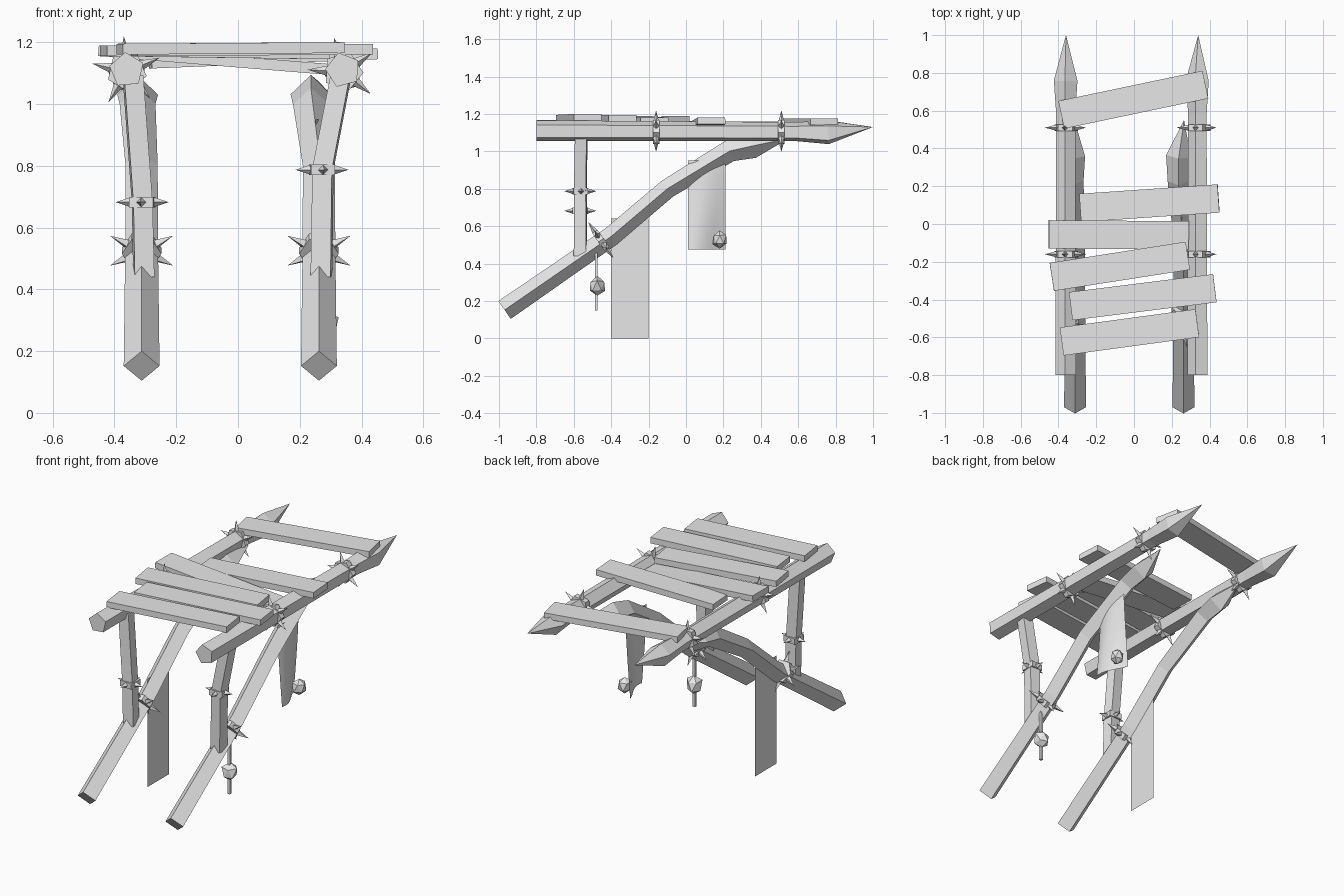
import bpy, bmesh, math, random
from mathutils import Vector, Matrix

cube = bpy.data.objects.get("Cube")
if cube:
    bpy.data.objects.remove(cube, do_unlink=True)

grey = bpy.data.materials.new("plain_grey")
grey.use_nodes = True
grey.diffuse_color = (0.8, 0.8, 0.8, 1)
grey.node_tree.nodes["Principled BSDF"].inputs["Base Color"].default_value = grey.diffuse_color


def finish(name, bm, solid=True):
    if solid:
        bmesh.ops.remove_doubles(bm, verts=bm.verts, dist=0.0005)
        bmesh.ops.recalc_face_normals(bm, faces=bm.faces)
    mesh = bpy.data.meshes.new(name)
    bm.to_mesh(mesh)
    bm.free()
    mesh.materials.append(grey)
    obj = bpy.data.objects.new(name, mesh)
    bpy.context.collection.objects.link(obj)
    return obj


def frame(t):
    """Two axes across direction t, the first as close to x as possible."""
    u = Vector((1, 0, 0))
    u = (u - t * u.dot(t)).normalized()
    return u, u.cross(t)


def beam(name, path, sides, phase):
    """Sweep a polygon along points of (x, y, z, radius)."""
    bm = bmesh.new()
    pts = [Vector(p[:3]) for p in path]
    rings = []
    for i, p in enumerate(pts):
        t = (pts[min(i + 1, len(pts) - 1)] - pts[max(i - 1, 0)]).normalized()
        u, v = frame(t)
        r = max(path[i][3], 0.0001)
        ring = []
        for k in range(sides):
            a = math.radians(phase) + math.tau * k / sides
            ring.append(bm.verts.new(p + (u * math.cos(a) + v * math.sin(a)) * r))
        rings.append(ring)
    for a, b in zip(rings, rings[1:]):
        for k in range(sides):
            n = (k + 1) % sides
            bm.faces.new((a[k], a[n], b[n], b[k]))
    bm.faces.new(rings[0])
    bm.faces.new(rings[-1])
    return finish(name, bm)


def spike_collar(name, centre, axis, radius, reach, count, phase, half=0.017):
    """Band around a beam with pyramid spikes pointing outward."""
    t = Vector(axis).normalized()
    c = Vector(centre)
    u, v = frame(t)
    bm = bmesh.new()
    band = []
    for s in (-half, half):
        ring = []
        for k in range(count):
            a = math.radians(phase) + math.tau * (k + 0.5) / count
            ring.append(bm.verts.new(c + t * s + (u * math.cos(a) + v * math.sin(a)) * radius))
        band.append(ring)
    for k in range(count):
        n = (k + 1) % count
        bm.faces.new((band[0][k], band[0][n], band[1][n], band[1][k]))
    bm.faces.new(band[0])
    bm.faces.new(band[1])
    inner = radius * math.cos(math.pi / count) - 0.004
    for k in range(count):
        a = math.radians(phase) + math.tau * k / count
        d = u * math.cos(a) + v * math.sin(a)
        rot = Matrix((d.cross(t), t, d)).transposed().to_4x4()
        place = Matrix.Translation(c + d * (inner + reach) / 2) @ rot
        bmesh.ops.create_cone(bm, cap_ends=True, segments=4, radius1=0.017, radius2=0,
                              depth=reach - inner, matrix=place)
    return finish(name, bm)


def plank(name, start, end, width=0.15, thick=0.035):
    """Board whose top centre line runs from start to end."""
    a, b = Vector(start), Vector(end)
    t = (b - a).normalized()
    side = Vector((0, 0, 1)).cross(t).normalized()
    up = t.cross(side)
    bm = bmesh.new()
    rot = Matrix((t, side, up)).transposed().to_4x4()
    place = Matrix.Translation((a + b) / 2 - up * thick / 2) @ rot
    size = Matrix.Diagonal(((b - a).length, width, thick, 1))
    bmesh.ops.create_cube(bm, size=1, matrix=place @ size)
    return finish(name, bm)


def rock(name, centre, scale, seed):
    rng = random.Random(seed)
    bm = bmesh.new()
    bmesh.ops.create_icosphere(bm, subdivisions=1, radius=1)
    for v in bm.verts:
        v.co = Vector(centre) + Vector(v.co[i] * scale[i] for i in range(3)) * rng.uniform(0.85, 1.15)
    return finish(name, bm)


def hanging_sheet(name, x, y0, y1, z0, z1, steps=1, bulge=0.0):
    bm = bmesh.new()
    rows = []
    for i in range(steps + 1):
        g = i / steps
        row = []
        for j in range(steps + 1):
            f = j / steps
            bend = bulge * math.sin(math.pi * (f + 0.35 * (1 - g))) * (0.4 + 0.6 * (1 - g))
            row.append(bm.verts.new((x + bend, y0 + (y1 - y0) * f, z0 + (z1 - z0) * g)))
        rows.append(row)
    for a, b in zip(rows, rows[1:]):
        for j in range(steps):
            f = bm.faces.new((a[j], a[j + 1], b[j + 1], b[j]))
            f.smooth = steps > 1
    return finish(name, bm, solid=False)


# Rails, diagonal struts and their collars on both sides
sides = {
    "right": dict(rail=-0.36, strut=-0.312, flare=-0.325, tip=-0.315, turn=95),
    "left": dict(rail=0.34, strut=0.262, flare=0.236, tip=0.265, turn=105),
}
for side, s in sides.items():
    x, sx = s["rail"], s["strut"]
    beam(side + "_rail", [(x, -0.8, 1.11, 0.058), (x, 0.58, 1.105, 0.053),
                          (x, 0.76, 1.1, 0.066), (x, 1.0, 1.13, 0)], 5, s["turn"])
    beam(side + "_strut", [(sx, -0.97, 0.152, 0.058), (sx, -0.4, 0.545, 0.053),
                           (sx, -0.1, 0.8, 0.052), (s["flare"], 0.23, 1.0, 0.058),
                           (s["flare"], 0.36, 1.03, 0.066), (s["tip"], 0.55, 1.07, 0)], 4, 0)
    for place, y in (("front", -0.16), ("back", 0.51)):
        spike_collar(f"{side}_rail_{place}_collar", (x, y, 1.105), (0, 1, 0),
                     0.066, 0.115, 5, s["turn"])
    spike_collar(side + "_strut_collar", (sx, -0.455, 0.525), (0, 0.82, 0.57),
                 0.064, 0.118, 6, 30)

# Bent upright posts with collars
beam("right_post", [(-0.305, -0.565, 0.44, 0.045), (-0.31, -0.565, 0.68, 0.044),
                    (-0.34, -0.56, 1.09, 0.044)], 4, 40)
beam("left_post", [(0.27, -0.565, 0.44, 0.046), (0.275, -0.565, 0.79, 0.045),
                   (0.335, -0.56, 1.1, 0.044)], 4, 50)
spike_collar("right_post_collar", (-0.31, -0.565, 0.682), (0, 0, 1), 0.055, 0.086, 4, 5)
spike_collar("left_post_collar", (0.272, -0.565, 0.787), (0, 0, 1), 0.055, 0.086, 4, -5)

# Crooked deck planks
deck = [((-0.385, 0.578, 1.175), (0.378, 0.738, 1.175)),
        ((-0.285, 0.085, 1.15), (0.447, 0.135, 1.18)),
        ((-0.45, -0.055, 1.19), (0.29, -0.06, 1.13)),
        ((-0.435, -0.28, 1.19), (0.285, -0.168, 1.18)),
        ((-0.335, -0.435, 1.19), (0.428, -0.34, 1.195)),
        ((-0.383, -0.622, 1.195), (0.335, -0.525, 1.2))]
for i, (a, b) in enumerate(deck):
    plank(f"deck_plank_{i + 1}", a, b)

# Hanging cloth sheets
hanging_sheet("flat_cloth", -0.312, -0.4, -0.2, 0.0, 0.64)
hanging_sheet("curved_cloth", 0.25, 0.01, 0.21, 0.475, 0.95, steps=10, bulge=0.035)

# Hanging stones and cord
beam("stone_cord", [(0.28, -0.48, 0.15, 0.011), (0.28, -0.48, 0.47, 0.011)], 4, 45)
rock("hanging_stone", (0.28, -0.475, 0.28), (0.045, 0.048, 0.056), 3)
rock("cloth_stone", (0.275, 0.18, 0.53), (0.045, 0.042, 0.053), 7)
